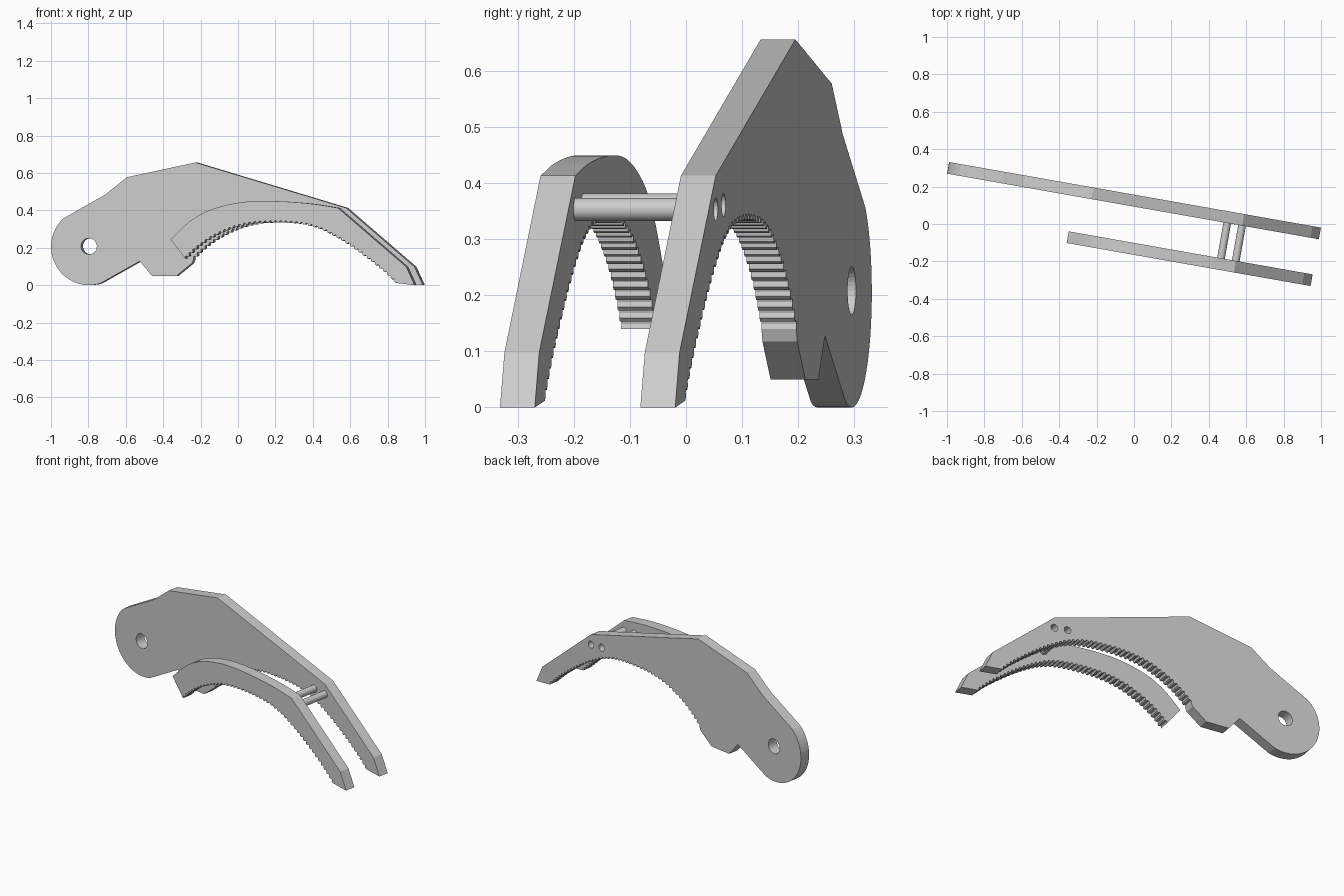
import bpy, bmesh, math
from mathutils import Vector

if "Cube" in bpy.data.objects:
    bpy.data.objects.remove(bpy.data.objects["Cube"])

YAW = math.radians(-10)
NORMAL = Vector((math.sin(-YAW), math.cos(YAW), 0))
THICK = 0.063
BIG_V, SMALL_V = 0.123, -0.131      # plate centres along the plate normal


def spline(points, steps=10):
    """Smooth curve through a few points."""
    p = [Vector(q) for q in points]
    p = [2 * p[0] - p[1]] + p + [2 * p[-1] - p[-2]]
    out = []
    for i in range(1, len(p) - 2):
        a, b, c, d = p[i - 1:i + 3]
        for k in range(steps):
            t = k / steps
            out.append(0.5 * (2 * b + (c - a) * t + (2 * a - 5 * b + 4 * c - d) * t * t
                              + (3 * b - a - 3 * c + d) * t ** 3))
    return out + [p[-2]]


def resample(pts, n):
    """n + 1 evenly spaced points along a polyline."""
    lengths = [0]
    for a, b in zip(pts, pts[1:]):
        lengths.append(lengths[-1] + (b - a).length)
    out, j = [], 0
    for i in range(n + 1):
        s = lengths[-1] * i / n
        while j < len(pts) - 2 and lengths[j + 1] < s:
            j += 1
        f = (s - lengths[j]) / (lengths[j + 1] - lengths[j])
        out.append(pts[j].lerp(pts[j + 1], f))
    return out


def toothed(pts, teeth, depth):
    """Row of rounded grooves cut into a right-to-left path."""
    pattern = [0, 0, 0, 0.75, 1, 0.75]
    p = resample(pts, teeth * len(pattern))
    out = []
    for i, q in enumerate(p):
        d = (p[min(i + 1, len(p) - 1)] - p[max(i - 1, 0)]).normalized()
        out.append(q + Vector((d.y, -d.x)) * depth * pattern[i % len(pattern)])
    return out


def circle(cx, cy, r, start=0, end=360, n=32):
    full = end - start == 360
    return [Vector((cx + r * math.cos(math.radians(start + (end - start) * i / n)),
                    cy + r * math.sin(math.radians(start + (end - start) * i / n))))
            for i in range(n if full else n + 1)]


def plate(name, loops, v, thick):
    """Extrude an outline with holes and stand it up in the turned plane."""
    cu = bpy.data.curves.new(name, 'CURVE')
    cu.dimensions, cu.fill_mode, cu.extrude = '2D', 'BOTH', thick / 2
    for loop in loops:
        sp = cu.splines.new('POLY')
        sp.points.add(len(loop) - 1)
        for pt, q in zip(sp.points, loop):
            pt.co = (q[0], q[1], 0, 1)
        sp.use_cyclic_u = True
    ob = bpy.data.objects.new(name, cu)
    bpy.context.collection.objects.link(ob)
    bpy.ops.object.select_all(action='DESELECT')
    ob.select_set(True)
    bpy.context.view_layer.objects.active = ob
    bpy.ops.object.convert(target='MESH')
    ob = bpy.context.object
    ob.name = name
    bm = bmesh.new()
    bm.from_mesh(ob.data)
    bmesh.ops.remove_doubles(bm, verts=bm.verts, dist=1e-5)
    bmesh.ops.recalc_face_normals(bm, faces=bm.faces)
    for f in bm.faces:
        f.smooth = False
    bm.to_mesh(ob.data)
    bm.free()
    ob.rotation_euler = (math.pi / 2, 0, YAW)
    ob.location = NORMAL * v
    return ob


# Shared gripping edge and pointed tip
grip = toothed(spline([(.884, .012), (.82, .072), (.739, .137), (.633, .213), (.524, .277),
                       (.45, .308), (.37, .327), (.26, .335), (.15, .333), (.07, .323),
                       (-.02, .298), (-.125, .247), (-.20, .193), (-.256, .140)]), 46, 0.010)
tip = [(.571, .413), (.942, .098), (.9875, 0)]

# Long jaw plate with round pivot hub
PINS = [(.49, .361), (.57, .353)]
hub = circle(-.8255, .2055, .2055, 288, 133, 24)
main_outline = (tip + grip + [(-.265, .118), (-.349, .05), (-.484, .05), (-.55, .128)] + hub
                + [(-.734, .486), (-.62, .577), (-.247, .656)])
plate("main_jaw_plate",
      [main_outline, circle(-.8255, .208, .043)] + [circle(*p, .0205) for p in PINS],
      BIG_V, THICK)

# Short curved jaw plate
back = spline([(-.337, .245), (-.235, .340), (-.124, .402), (.039, .442),
               (.22, .449), (.42, .436), (.571, .413)], 5)
plate("short_jaw_plate", [back + tip[1:] + grip], SMALL_V, THICK)

# Two cross pins joining the plates, recessed in the main plate's bores
v0, v1 = SMALL_V + THICK / 2 - .004, BIG_V - THICK / 2 + .008
for i, (u, z) in enumerate(PINS):
    plate(f"cross_pin_{i + 1}", [circle(u, z, .0205)], (v0 + v1) / 2, v1 - v0)
    bpy.ops.object.shade_smooth_by_angle(angle=math.radians(30))
